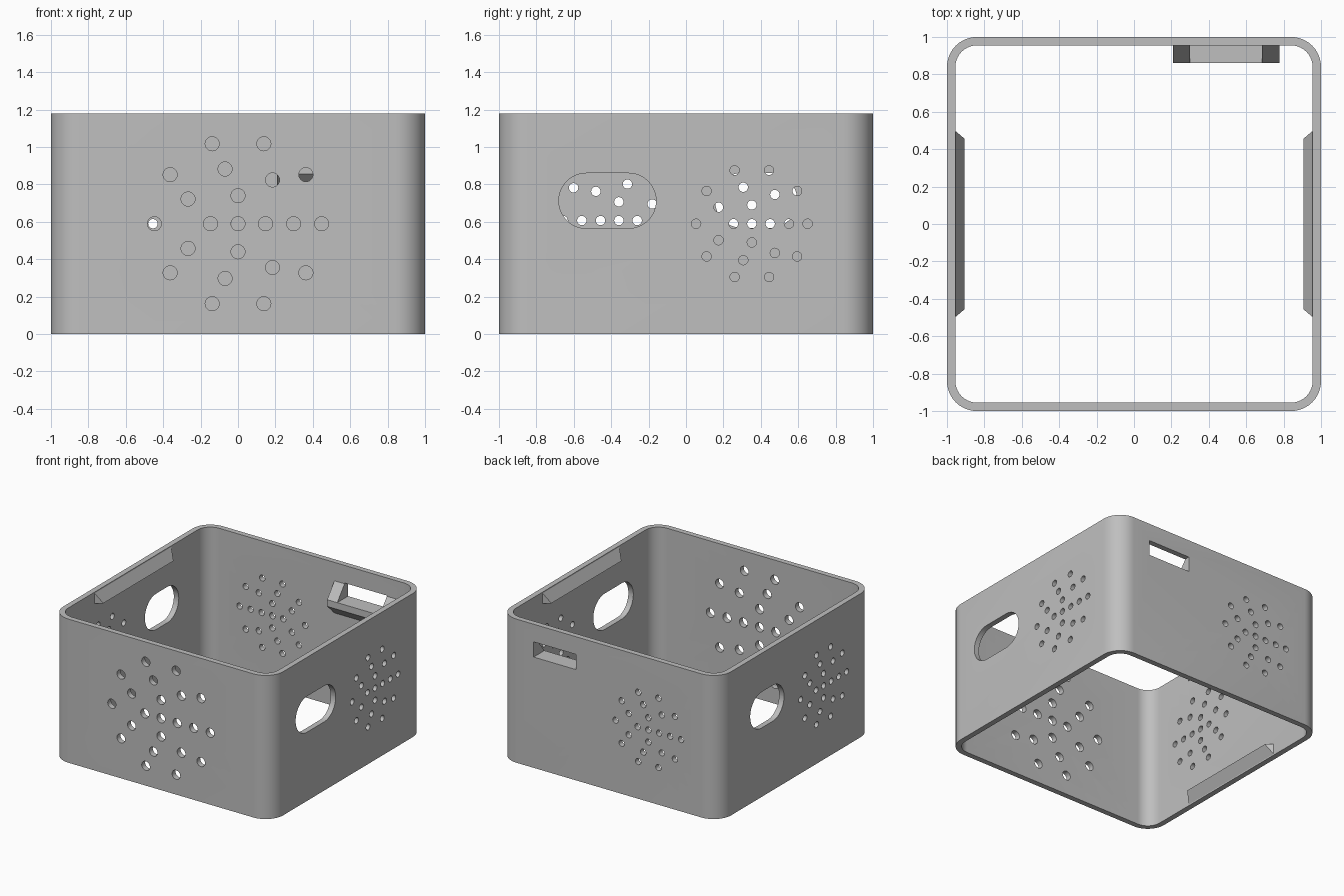
import bpy, bmesh, math
from mathutils import Vector, Matrix

cube = bpy.data.objects.get("Cube")
if cube:
    bpy.data.objects.remove(cube, do_unlink=True)

HEIGHT, WALL, RADIUS = 1.18, 0.045, 0.16
INNER = 1 - WALL

grey = bpy.data.materials.new("plain grey")
grey.use_nodes = True
colour = (0.52, 0.52, 0.52, 1)
grey.diffuse_color = colour
for node in grey.node_tree.nodes:
    if node.type == 'BSDF_PRINCIPLED':
        node.inputs["Base Color"].default_value = colour


def make_object(name, bm):
    bmesh.ops.recalc_face_normals(bm, faces=bm.faces)
    mesh = bpy.data.meshes.new(name)
    bm.to_mesh(mesh)
    bm.free()
    mesh.materials.append(grey)
    obj = bpy.data.objects.new(name, mesh)
    bpy.context.collection.objects.link(obj)
    return obj


def add_prism(bm, outline, depth):
    """Extrude a closed outline of 3D points along a vector."""
    face = bm.faces.new([bm.verts.new(p) for p in outline])
    made = bmesh.ops.extrude_face_region(bm, geom=[face])["geom"]
    verts = [v for v in made if isinstance(v, bmesh.types.BMVert)]
    bmesh.ops.translate(bm, verts=verts, vec=depth)


def rounded_outline(half_w, half_h, radius, steps):
    points = []
    for i, (sx, sy) in enumerate([(1, 1), (-1, 1), (-1, -1), (1, -1)]):
        for k in range(steps + 1):
            a = math.pi / 2 * (i + k / steps)
            points.append((sx * (half_w - radius) + radius * math.cos(a),
                           sy * (half_h - radius) + radius * math.sin(a)))
    return points


# Open shell: outer and inner rounded squares joined by rims
def build_shell():
    bm = bmesh.new()
    rings = []
    for half, r, z in [(1, RADIUS, 0), (1, RADIUS, HEIGHT),
                       (INNER, RADIUS - WALL, HEIGHT), (INNER, RADIUS - WALL, 0)]:
        rings.append([bm.verts.new((x, y, z))
                      for x, y in rounded_outline(half, half, r, 10)])
    n = len(rings[0])
    for a, b in zip(rings, rings[1:] + rings[:1]):
        for i in range(n):
            j = (i + 1) % n
            bm.faces.new((a[i], a[j], b[j], b[i]))
    return make_object("box_shell", bm)


# Hole pattern, mirrored up and down around its middle row
UPPER = [(-.092, .285), (.092, .285), (-.242, .175), (.242, .175),
         (-.046, .195), (.123, .156), (-.178, .088), (0, .1)]
ROW = [-.298, -.098, 0, .098, .198, .298]
PATTERN = UPPER + [(u, -v) for u, v in UPPER] + [(u, 0) for u in ROW]


def wall_point(turn, u, z, out):
    """Point on a wall: turn 0 is the front, quarter turns run to the left side."""
    return Matrix.Rotation(turn * math.pi / 2, 3, 'Z') @ Vector((u, -out, z))


def cut_outline(bm, turn, outline):
    depth = wall_point(turn, 0, 0, 1.1) - wall_point(turn, 0, 0, 0.9)
    add_prism(bm, [wall_point(turn, u, z, 0.9) for u, z in outline], depth)


def cut_pattern(bm, turn, u0, z0, scale):
    r = 0.025 * scale
    for u, v in PATTERN:
        cut_outline(bm, turn, [(u0 + u * scale + r * math.cos(a * math.pi / 12),
                                z0 + v * scale + r * math.sin(a * math.pi / 12))
                               for a in range(24)])


def cut_slot(bm, turn, u0, u1, z0, z1, radius):
    w, h = (u1 - u0) / 2, (z1 - z0) / 2
    points = rounded_outline(w, h, radius, 12)
    clean = []
    for x, z in points:
        p = (u0 + w + x, z0 + h + z)
        if not clean or math.dist(p, clean[-1]) > 1e-4:
            clean.append(p)
    if math.dist(clean[0], clean[-1]) < 1e-4:
        clean.pop()
    cut_outline(bm, turn, clean)


shell = build_shell()
bm = bmesh.new()
cut_pattern(bm, 0, 0, 0.59, 1.5)
cut_pattern(bm, 1, 0.352, 0.59, 1)
cut_pattern(bm, 2, 0.357, 0.59, 1)
cut_pattern(bm, 3, 0.359, 0.607, 1)
# Hand holes on the sides, latch opening in the back
cut_slot(bm, 1, -0.68, -0.16, 0.565, 0.86, 0.1474)
cut_slot(bm, 3, -0.595, -0.155, 0.567, 0.862, 0.1474)
LATCH_LEFT, LATCH_RIGHT, LATCH_LOW, LATCH_HIGH = 0.30, 0.685, 0.91, 1.035
cut_outline(bm, 2, [(-LATCH_RIGHT, LATCH_LOW), (-LATCH_LEFT, LATCH_LOW),
                    (-LATCH_LEFT, LATCH_HIGH), (-LATCH_RIGHT, LATCH_HIGH)])
cutter = make_object("wall_cutter", bm)
cutter.hide_render = True
mod = shell.modifiers.new("openings", 'BOOLEAN')
mod.operation = 'DIFFERENCE'
mod.solver = 'EXACT'
mod.object = cutter
bpy.context.view_layer.objects.active = shell
bpy.ops.object.modifier_apply(modifier=mod.name)
bpy.data.objects.remove(cutter, do_unlink=True)
bpy.ops.object.select_all(action='DESELECT')
shell.select_set(True)
bpy.ops.object.shade_smooth_by_angle(angle=math.radians(30))

# Latch housing inside the back wall: floor block and two sloped cheeks
FRONT, BACK = 0.86, INNER + 0.005
floor = [(BACK, 0.76), (FRONT, 0.855), (FRONT, LATCH_LOW), (BACK, LATCH_LOW)]
cheek = floor[:3] + [(BACK, LATCH_HIGH)]
for name, profile, x0, x1 in [("latch_floor", floor, LATCH_LEFT, LATCH_RIGHT),
                              ("latch_cheek_right", cheek, 0.208, LATCH_LEFT),
                              ("latch_cheek_left", cheek, LATCH_RIGHT, 0.777)]:
    bm = bmesh.new()
    add_prism(bm, [(x0, y, z) for y, z in profile], Vector((x1 - x0, 0, 0)))
    make_object(name, bm)

# Wedge ledges along the top and bottom of both side walls
for side, side_name in [(1, "left"), (-1, "right")]:
    for top in (True, False):
        bm = bmesh.new()
        for y in (-1, 1):
            for x, half, drop in [(INNER + 0.003, 0.5, 0.005),
                                  (INNER + 0.003, 0.5, 0.095),
                                  (0.905, 0.455, 0.095)]:
                bm.verts.new((side * x, y * half, HEIGHT - drop if top else drop))
        bmesh.ops.convex_hull(bm, input=bm.verts)
        bmesh.ops.dissolve_limit(bm, angle_limit=0.01, verts=bm.verts, edges=bm.edges)
        make_object(("top" if top else "bottom") + "_ledge_" + side_name, bm)
